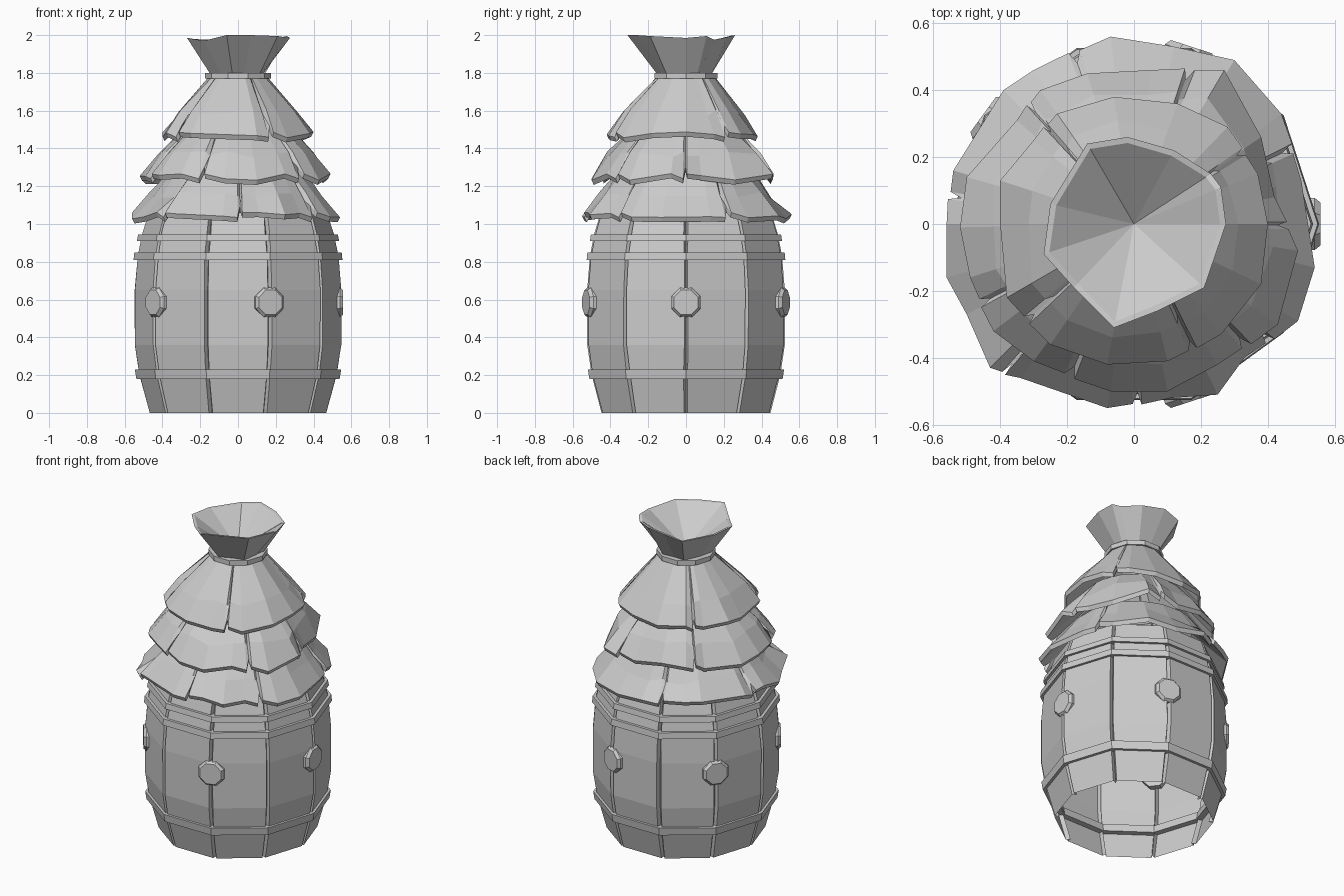
import bpy, bmesh, math, random
from mathutils import Matrix, Vector

if "Cube" in bpy.data.objects:
    bpy.data.objects.remove(bpy.data.objects["Cube"])

random.seed(4)


def finish(bm, name, recalc=True):
    if recalc:
        bmesh.ops.recalc_face_normals(bm, faces=bm.faces)
    me = bpy.data.meshes.new(name)
    bm.to_mesh(me)
    bm.free()
    ob = bpy.data.objects.new(name, me)
    bpy.context.collection.objects.link(ob)
    return ob


def loft(name, rows, closed=True, wrap=False, tip=None):
    """Skin rows of points; wrap joins last row to first, tip caps the last row with a fan."""
    bm = bmesh.new()
    vs = [[bm.verts.new(p) for p in r] for r in rows]
    n = len(rows[0])
    pairs = list(zip(vs, vs[1:])) + ([(vs[-1], vs[0])] if wrap else [])
    for a, b in pairs:
        for i in range(n if closed else n - 1):
            j = (i + 1) % n
            bm.faces.new((a[i], a[j], b[j], b[i]))
    if tip:
        t = bm.verts.new(tip)
        for i in range(n):
            bm.faces.new((vs[-1][i], vs[-1][(i + 1) % n], t))
    return finish(bm, name)


def polar(r, a, z):
    return (r * math.cos(a), r * math.sin(a), z)


# Barrel: ten bulged staves with V grooves where they meet
STEP = math.tau / 10
profile = [(0.47, 0), (0.525, 0.2), (0.55, 0.36), (0.55, 0.65),
           (0.535, 0.83), (0.51, 0.95), (0.475, 1.06)]
bm = bmesh.new()
for k in range(10):
    a0, a1 = k * STEP, (k + 1) * STEP
    rows = []
    for r, z in profile:
        p0, p1 = Vector(polar(r, a0, z)), Vector(polar(r, a1, z))
        q0, q1 = Vector(polar(r - 0.03, a0, z)), Vector(polar(r - 0.03, a1, z))
        e = random.uniform(0.025, 0.045)
        pts = (q0, p0.lerp(p1, e), p1.lerp(p0, e), q1)
        rows.append([bm.verts.new(p) for p in pts])
    for a, b in zip(rows, rows[1:]):
        for i in range(3):
            bm.faces.new((a[i], a[i + 1], b[i + 1], b[i]))
bmesh.ops.remove_doubles(bm, verts=bm.verts, dist=0.001)
finish(bm, "barrel_staves")


# Hoops and neck tie
def hoop(name, r_out, r_in, z0, z1, lean=0.0, n=10):
    sect = [(r_out, z0), (r_out + lean, z1), (r_in + lean, z1), (r_in, z0)]
    loft(name, [[polar(r, i * math.tau / n, z) for i in range(n)] for r, z in sect], wrap=True)


hoop("lower_hoop", 0.538, 0.48, 0.18, 0.23, 0.008)
hoop("middle_hoop", 0.553, 0.50, 0.81, 0.85, -0.004)
hoop("upper_hoop", 0.535, 0.48, 0.91, 0.945, -0.006)
hoop("neck_tie", 0.175, 0.13, 1.77, 1.80)

# Octagonal studs on every second stave joint
for k in range(5):
    bm = bmesh.new()
    a = k * STEP * 2
    rings = [(0.084, 0.50), (0.084, 0.54), (0.07, 0.557)]
    vs = []
    for r, d in rings:
        vs.append([bm.verts.new((d, r * math.cos((i + .5) * math.pi / 4),
                                 0.585 + r * math.sin((i + .5) * math.pi / 4))) for i in range(8)])
    for p, q in zip(vs, vs[1:]):
        for i in range(8):
            bm.faces.new((p[i], p[(i + 1) % 8], q[(i + 1) % 8], q[i]))
    bm.faces.new(vs[-1])
    bm.faces.new(vs[0][::-1])
    bm.transform(Matrix.Rotation(a, 4, 'Z'))
    finish(bm, f"stud_{k + 1}")


# Ragged skirt tiers: hem outline from above, with torn notches
def tier(name, hem, notches, z_hem, z_mid, z_top, r_top, mid_mix):
    pts = []
    for i, p in enumerate(hem):
        p = Vector((*p, 0))
        q = Vector((*hem[(i + 1) % len(hem)], 0))
        pts.append((p, random.uniform(-0.018, 0.018)))
        if i in notches:
            pts.append((p.lerp(q, 0.40), -0.01))
            pts.append((p.lerp(q, 0.48) * 0.94, 0.05))
            pts.append((p.lerp(q, 0.54) * 1.01, 0.015))
    top, mid, edge, lip, inner = [], [], [], [], []
    for p, dz in pts:
        d = p.normalized()
        t = d * r_top
        m = t.lerp(p, mid_mix + random.uniform(-0.05, 0.05))
        top.append((t.x, t.y, z_top))
        mid.append((m.x, m.y, max(z_mid + random.uniform(-0.02, 0.02), z_hem + dz + 0.03)))
        edge.append((p.x, p.y, z_hem + dz + 0.025))
        u = p - d * 0.012
        lip.append((u.x, u.y, z_hem + dz))
        w = d * (r_top - 0.03)
        inner.append((w.x, w.y, z_top - 0.03))
    loft(name, [top, mid, edge, lip, inner], wrap=True)


tier("lower_skirt",
     [(0.54, -0.13), (0.50, 0.13), (0.44, 0.33), (0.30, 0.49), (0.12, 0.53), (-0.07, 0.56),
      (-0.30, 0.46), (-0.39, 0.40), (-0.54, 0.16), (-0.56, 0.0), (-0.56, -0.16), (-0.50, -0.27),
      (-0.43, -0.43), (-0.34, -0.46), (-0.08, -0.55), (0.11, -0.52), (0.25, -0.51),
      (0.33, -0.40), (0.49, -0.29)],
     {1, 5, 8, 12, 14, 17}, 1.02, 1.15, 1.27, 0.37, 0.5)
tier("middle_skirt",
     [(0.49, -0.08), (0.42, 0.08), (0.38, 0.26), (0.27, 0.46), (0.05, 0.46), (-0.14, 0.45),
      (-0.28, 0.40), (-0.35, 0.31), (-0.50, 0.14), (-0.52, -0.01), (-0.49, -0.16),
      (-0.42, -0.32), (-0.30, -0.41), (-0.07, -0.50), (0.10, -0.50), (0.25, -0.42), (0.43, -0.30)],
     {0, 3, 6, 10, 12, 15}, 1.225, 1.37, 1.50, 0.29, 0.6)
tier("upper_skirt",
     [(0.40, 0.0), (0.37, 0.15), (0.28, 0.29), (0.13, 0.36), (-0.06, 0.38), (-0.23, 0.33),
      (-0.30, 0.25), (-0.40, 0.13), (-0.40, 0.0), (-0.38, -0.22), (-0.25, -0.36),
      (-0.08, -0.42), (0.10, -0.41), (0.26, -0.33), (0.38, -0.18)],
     {1, 5, 9, 12}, 1.445, 1.59, 1.785, 0.15, 0.66)

# Flared sack mouth with a funnel inside
mouth = [(0.275, 0.0), (0.26, 0.11), (0.23, 0.15), (0.12, 0.22), (-0.02, 0.26), (-0.14, 0.24),
         (-0.25, 0.06), (-0.27, -0.09), (-0.18, -0.19), (-0.06, -0.31), (0.07, -0.26), (0.21, -0.19)]
heights = [1.985, 1.995, 1.975, 1.99, 2.0, 1.975, 1.98, 1.985, 1.97, 2.0, 2.0, 1.995]
neck, rim, inside = [], [], []
for i, ((x, y), z) in enumerate(zip(mouth, heights)):
    d = Vector((x, y, 0)).normalized()
    r = 0.145 if i % 2 else 0.12
    neck.append((d.x * r, d.y * r, 1.78))
    rim.append((x, y, z))
    inside.append((x - d.x * 0.018, y - d.y * 0.018, z - 0.002))
loft("sack_mouth", [neck, rim, inside], tip=(0, 0, 1.80))
